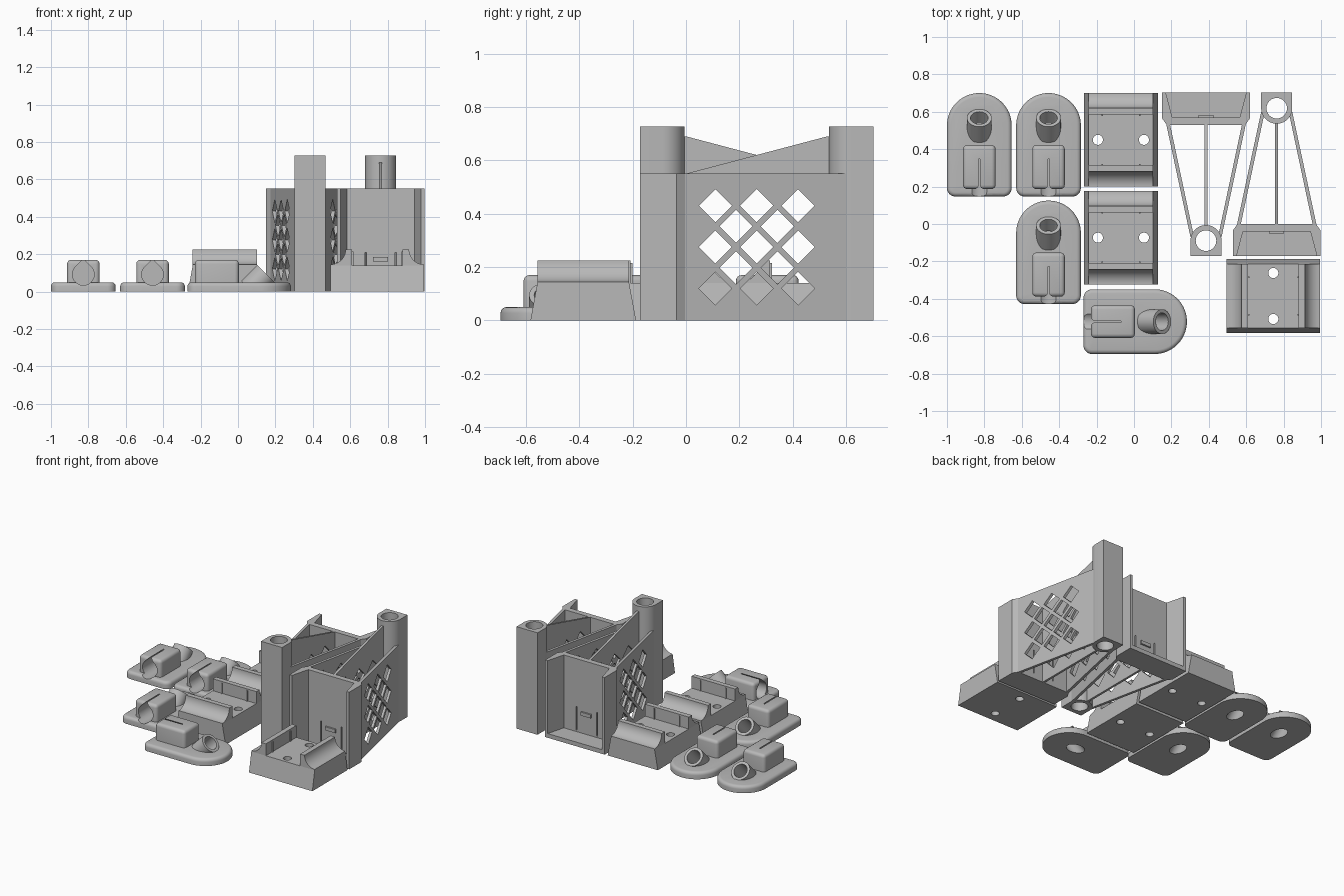
import bpy, bmesh
from math import sin, cos, pi, radians
from mathutils import Matrix, Vector

cube = bpy.data.objects.get("Cube")
if cube:
    bpy.data.objects.remove(cube, do_unlink=True)

grey = bpy.data.materials.new("plain grey")
grey.use_nodes = True
grey.diffuse_color = (0.48, 0.48, 0.48, 1)
grey.node_tree.nodes["Principled BSDF"].inputs["Base Color"].default_value = grey.diffuse_color


def prism(bm, outline, a, b, axis="z"):
    """Extrude a flat outline from a to b along the axis."""
    place = {"z": lambda u, v, w: (u, v, w),
             "y": lambda u, v, w: (u, w, v),
             "x": lambda u, v, w: (w, u, v)}[axis]
    low = [bm.verts.new(place(u, v, a)) for u, v in outline]
    high = [bm.verts.new(place(u, v, b)) for u, v in outline]
    n = len(outline)
    faces = [bm.faces.new(low), bm.faces.new(high)]
    for i in range(n):
        j = (i + 1) % n
        faces.append(bm.faces.new((low[i], low[j], high[j], high[i])))
    bmesh.ops.recalc_face_normals(bm, faces=faces)
    return low, high


def rect(x0, x1, y0, y1):
    return [(x0, y0), (x1, y0), (x1, y1), (x0, y1)]


def arc(cx, cy, r, start, end, steps=16):
    angles = [radians(start + (end - start) * i / steps) for i in range(steps + 1)]
    return [(cx + r * cos(t), cy + r * sin(t)) for t in angles]


def circle(cx, cy, r):
    return arc(cx, cy, r, 0, 360, 40)[:-1]


def make(name, bm):
    mesh = bpy.data.meshes.new(name)
    bm.to_mesh(mesh)
    bm.free()
    mesh.materials.append(grey)
    obj = bpy.data.objects.new(name, mesh)
    bpy.context.collection.objects.link(obj)
    return obj


def solid(name, *parts):
    bm = bmesh.new()
    for part in parts:
        prism(bm, *part)
    return make(name, bm)


def combine(obj, tool, operation="DIFFERENCE"):
    """Apply a boolean and throw the tool away."""
    mod = obj.modifiers.new("cut", "BOOLEAN")
    mod.operation, mod.solver, mod.object = operation, "EXACT", tool
    bpy.context.view_layer.update()
    bpy.context.view_layer.objects.active = obj
    bpy.ops.object.modifier_apply(modifier=mod.name)
    bpy.data.objects.remove(tool, do_unlink=True)


def tilted_rod(name, centre, r, back, front):
    """Rod leaning 45 degrees towards +y."""
    bm = bmesh.new()
    prism(bm, circle(0, 0, r), -back, front)
    bm.transform(Matrix.Translation(centre) @ Matrix.Rotation(radians(-45), 4, "X"))
    return make(name, bm)


def place(parts, spots):
    """Smooth the parts and repeat them at each (label, x, y, turn)."""
    for part in parts:
        bpy.ops.object.select_all(action="DESELECT")
        part.select_set(True)
        bpy.context.view_layer.objects.active = part
        bpy.ops.object.shade_smooth_by_angle(angle=radians(30))
    for k, (label, x, y, turn) in enumerate(spots):
        for part in parts:
            obj = part
            if k < len(spots) - 1:
                obj = part.copy()
                bpy.context.collection.objects.link(obj)
            obj.location = (x, y, 0)
            obj.rotation_euler = (0, 0, radians(turn))
            obj.name = label + "_" + part.data.name


# Foot: rounded plate, soft block and a slanted socket
def foot():
    w, length, c = 0.173, 0.553, 0.045
    outline = (arc(-w + c, c, c, 180, 270, 6) + arc(w - c, c, c, 270, 360, 6)
               + arc(0, length - w, w, 0, 180, 32))
    bm = bmesh.new()
    top = set(prism(bm, outline, 0, 0.05)[1])
    rim = [e for e in bm.edges if set(e.verts) <= top]
    bmesh.ops.bevel(bm, geom=rim, offset=0.022, segments=4, profile=0.5, affect="EDGES")
    body = make("foot", bm)

    bm = bmesh.new()
    bottom = set(prism(bm, rect(-0.087, 0.087, 0.04, 0.275), 0.02, 0.17)[0])
    soft = [e for e in bm.edges if not set(e.verts) <= bottom]
    bmesh.ops.bevel(bm, geom=soft, offset=0.022, segments=4, profile=0.5, affect="EDGES")
    combine(body, make("block", bm), "UNION")

    mouth = Vector((0, 0.42, 0.095))
    combine(body, tilted_rod("socket", mouth, 0.066, 0.12, 0), "UNION")
    combine(body, solid("trim", (rect(-1, 1, -1, 1), -0.5, 0)))
    combine(body, tilted_rod("bore", mouth, 0.047, 0.3, 0.1))
    # teardrop bore in the block end
    drop = arc(0, 0.092, 0.058, 135, 405, 32) + [(0, 0.092 + 0.058 * 2 ** 0.5)]
    combine(body, solid("drop", (drop, -0.1, 0.2, "y")))
    return [body]


place(foot(), [("back_right", -0.827, 0.147, 0), ("back_middle", -0.457, 0.147, 0),
               ("middle", -0.457, -0.428, 0), ("front", -0.27, -0.522, -90)])


# Tray: tapered base with hollowed end cheeks
def tray():
    bm = bmesh.new()
    low, high = prism(bm, rect(-0.25, 0.25, -0.198, 0.198), 0, 0.14)
    for v in high:
        v.co.y *= 0.172 / 0.198
    base = make("tray_base", bm)
    holes = [(circle(0, s * 0.123, 0.027), -0.1, 0.3) for s in (-1, 1)]
    combine(base, solid("holes", *holes))

    cheeks = bmesh.new()
    for s in (-1, 1):
        curve = arc(-0.25, 0.225, 0.08, -90, 0)
        side = [(-0.25, 0.14)] + curve + [(-0.135, 0.225), (-0.135, 0.14)]
        prism(cheeks, [(s * x, z) for x, z in side], -0.172, 0.172, "y")
        for t in (-1, 1):
            prism(cheeks, rect(s * 0.136, s * 0.128, t * 0.1 - 0.004, t * 0.1 + 0.004), 0.14, 0.215)
    return [base, make("tray_cheeks", cheeks)]


place(tray(), [("back", -0.07, 0.45, 90), ("middle", -0.07, -0.073, 90),
               ("front", 0.745, -0.385, 0)])


# Bracket: channel, pierced walls and a bored tower
def bracket():
    half = [(0.18, -0.305), (0.215, -0.437), (0.235, -0.437), (0.235, -0.30), (0.21, -0.265)]
    plan = half + [(-x, y) for x, y in reversed(half)]
    channel = solid("channel", (plan, 0, 0.55))
    slits = [(rect(s * 0.08 - 0.004, s * 0.08 + 0.004, -0.33, -0.2), 0.04, 0.21) for s in (-1, 1)]
    combine(channel, solid("slits", *slits))

    floor = half[:2] + [(-x, y) for x, y in reversed(half[:2])]
    details = solid("channel_floor", (floor, 0, 0.03),
                    (rect(-0.04, 0.04, -0.317, -0.305), 0.16, 0.185))

    wall = [(0.215, -0.28), (0.083, 0.335), (0.064, 0.335), (0.195, -0.28)]
    web = [(-0.285, 0), (0.295, 0), (0.295, 0.69), (0.265, 0.69), (-0.285, 0.545)]
    walls = solid("walls", (wall, 0, 0.55), ([(-x, y) for x, y in wall], 0, 0.55),
                  (web, -0.008, 0.008, "x"))
    step, d = 0.155, 0.062
    centres = [(i * step, 0.275 + j * step) for i in (-1, 0, 1) for j in (-1, 0, 1)]
    centres += [(i * step / 2, 0.275 + j * step / 2) for i in (-1, 1) for j in (-1, 1)]
    lattice = [([(y - d, z), (y, z - d), (y + d, z), (y, z + d)], -0.3, 0.3, "x")
               for y, z in centres]
    combine(walls, solid("lattice", *lattice))

    dee = [(0.083, 0.437), (-0.083, 0.437)] + arc(0, 0.354, 0.083, 180, 360, 32)
    tower = solid("tower", (dee, 0, 0.727))
    combine(tower, solid("bore", (circle(0, 0.354, 0.055), -0.1, 1)))
    return [channel, details, walls, tower]


place(bracket(), [("left_bracket", 0.763, 0.265, 0), ("right_bracket", 0.385, 0.265, 180)])
